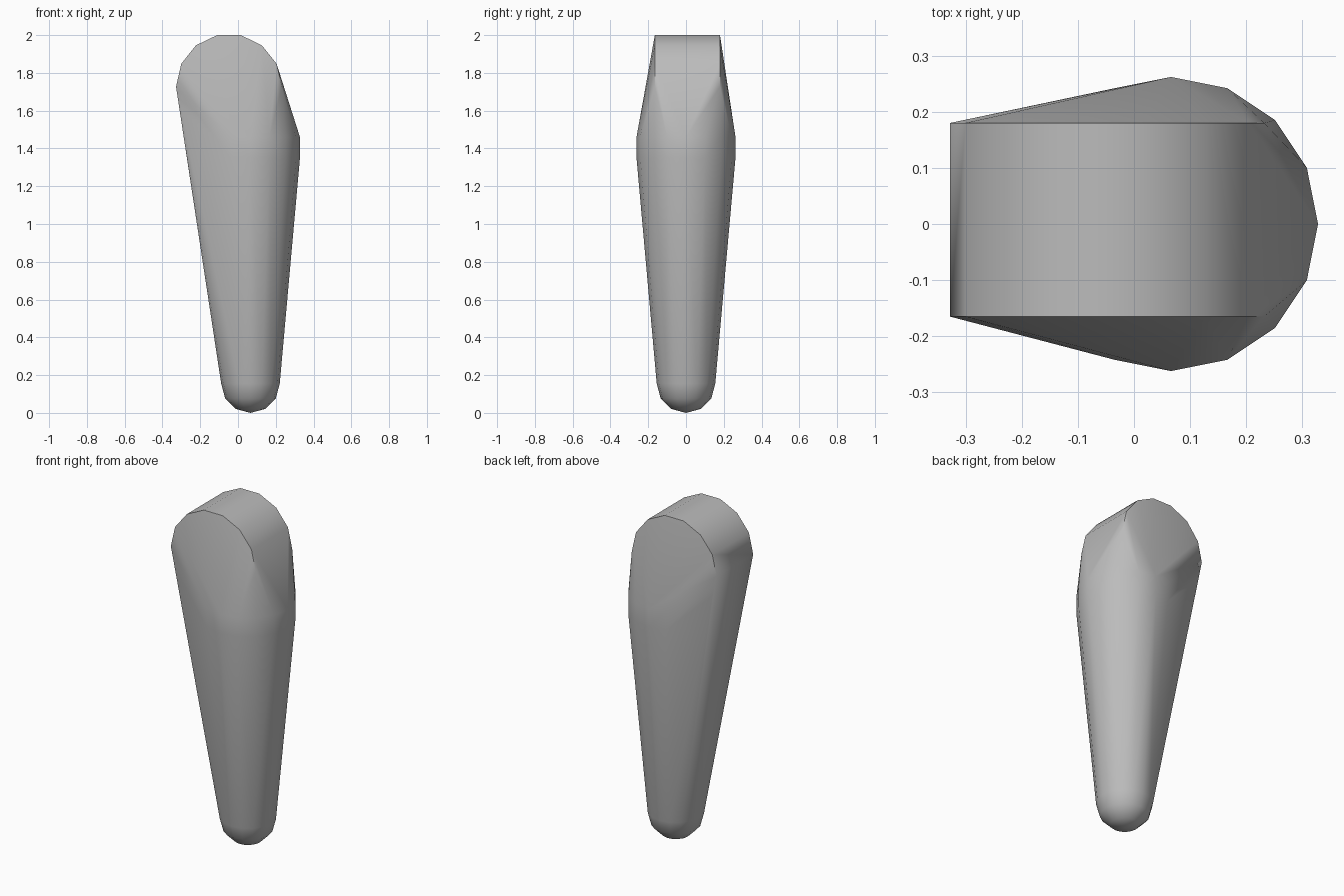
import bpy, bmesh, math

cube = bpy.data.objects.get("Cube")
if cube:
    bpy.data.objects.remove(cube)

mat = bpy.data.materials.new("plain grey")
mat.use_nodes = True
GREY = (0.5, 0.5, 0.5, 1)
mat.diffuse_color = GREY
mat.node_tree.nodes["Principled BSDF"].inputs["Base Color"].default_value = GREY

bm = bmesh.new()
AXIS_X = 0.066  # centre line of the round body


def ring(z, radius, sides=16):
    """Horizontal ring of points around the body's centre line."""
    for i in range(sides):
        a = math.tau * i / sides
        bm.verts.new((AXIS_X + radius * math.cos(a), radius * math.sin(a), z))


# Rounded tip: lower half of a small ball
TIP = 0.155
for step in range(3):
    a = math.radians(30 * step)
    ring(TIP - TIP * math.sin(a), TIP * math.cos(a))
bm.verts.new((AXIS_X, 0, 0))

# Widest part of the body
ring(1.35, 0.262)
ring(1.46, 0.262)

# Flat-sided round head: short drum lying along y
for y in (-0.165, 0.18):
    for i in range(14):
        a = math.tau * i / 14
        bm.verts.new((-0.048 + 0.28 * math.cos(a), y, 1.727 + 0.28 * math.sin(a)))

# Stretch one taut skin over tip, body and head
hull = bmesh.ops.convex_hull(bm, input=bm.verts[:])
spare = {g for g in hull["geom_interior"] + hull["geom_unused"]
         if isinstance(g, bmesh.types.BMVert)}
bmesh.ops.delete(bm, geom=list(spare), context="VERTS")
bmesh.ops.dissolve_limit(bm, angle_limit=math.radians(0.5),
                         verts=bm.verts[:], edges=bm.edges[:])
bmesh.ops.recalc_face_normals(bm, faces=bm.faces[:])

mesh = bpy.data.meshes.new("tapered_body")
bm.to_mesh(mesh)
bm.free()
mesh.materials.append(mat)
body = bpy.data.objects.new("tapered_body", mesh)
bpy.context.collection.objects.link(body)

# Smooth shading with a sharp rim around the head
bpy.ops.object.select_all(action="DESELECT")
body.select_set(True)
bpy.context.view_layer.objects.active = body
bpy.ops.object.shade_smooth_by_angle(angle=math.radians(40))
